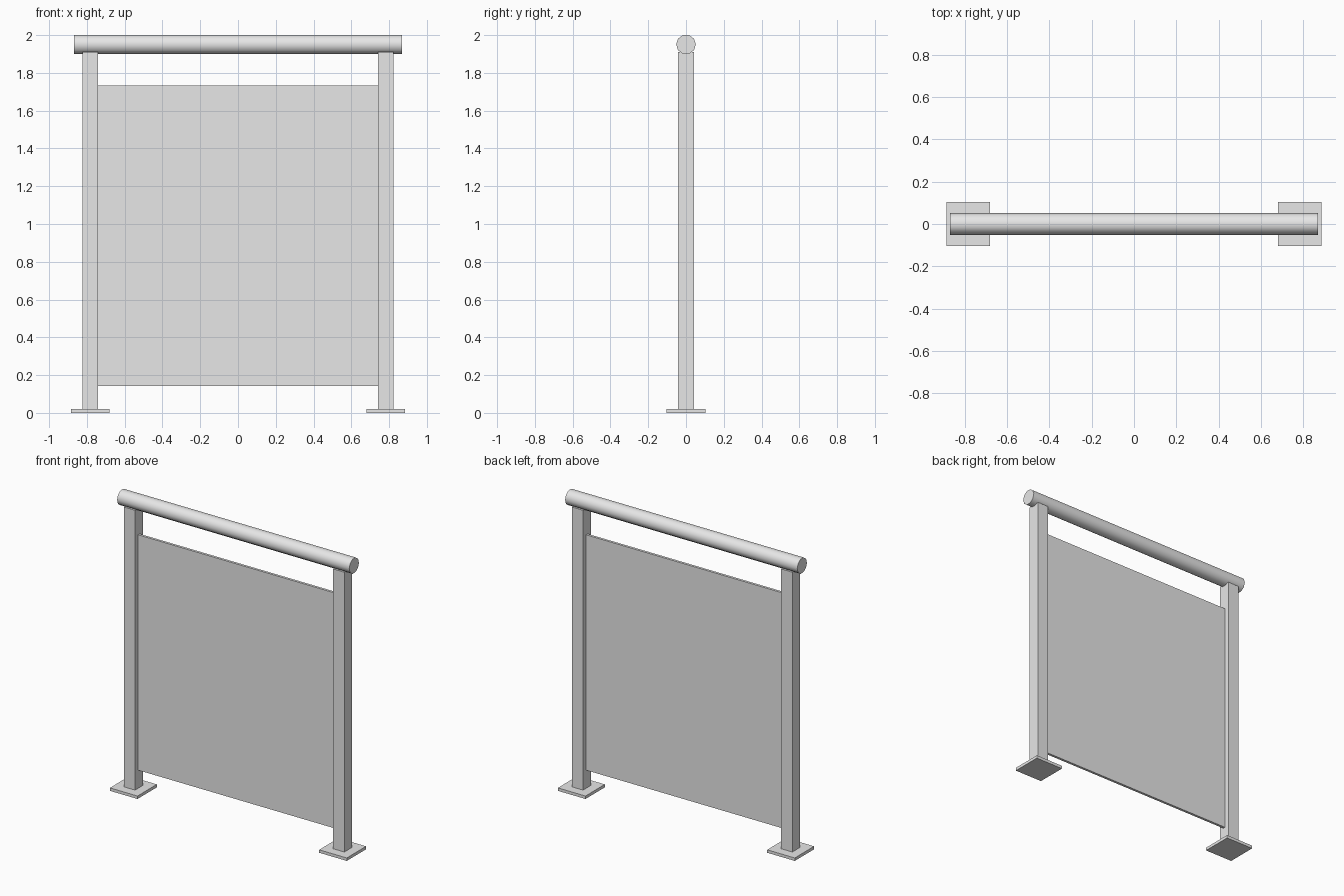
import bpy
import math

cube = bpy.data.objects.get("Cube")
if cube:
    bpy.data.objects.remove(cube, do_unlink=True)

# Single light grey finish
grey = bpy.data.materials.new("light_grey")
grey.use_nodes = True
colour = (0.8, 0.8, 0.8, 1)
grey.diffuse_color = colour
grey.node_tree.nodes["Principled BSDF"].inputs["Base Color"].default_value = colour


def box(name, size, centre):
    bpy.ops.mesh.primitive_cube_add(size=1, location=centre)
    ob = bpy.context.object
    ob.name = name
    ob.scale = size
    bpy.ops.object.transform_apply(location=False, rotation=False, scale=True)
    ob.data.materials.append(grey)
    return ob


# Posts on square base plates
post_x = 0.782
base_top, post_top = 0.02, 1.91
for side, sign in (("left", 1), ("right", -1)):
    x = sign * post_x
    box(side + "_base_plate", (0.206, 0.206, base_top), (x, 0, base_top / 2))
    box(side + "_post", (0.083, 0.083, post_top - base_top),
        (x, 0, (post_top + base_top) / 2))

# Infill panel between the posts
panel_low, panel_high = 0.142, 1.732
box("infill_panel", (2 * post_x - 0.083, 0.017, panel_high - panel_low),
    (0, 0, (panel_low + panel_high) / 2))

# Ten-sided round handrail, corners pointing to the front and back
sides, radius = 10, 0.052
rail_z = 2 - radius * math.cos(math.pi / sides)
bpy.ops.mesh.primitive_cylinder_add(vertices=sides, radius=radius, depth=1.735,
                                    location=(0, 0, rail_z),
                                    rotation=(0, math.pi / 2, 0))
rail = bpy.context.object
rail.name = "handrail"
bpy.ops.object.transform_apply(location=False, rotation=True, scale=False)
rail.data.materials.append(grey)
bpy.ops.object.shade_smooth_by_angle(angle=math.radians(40))
